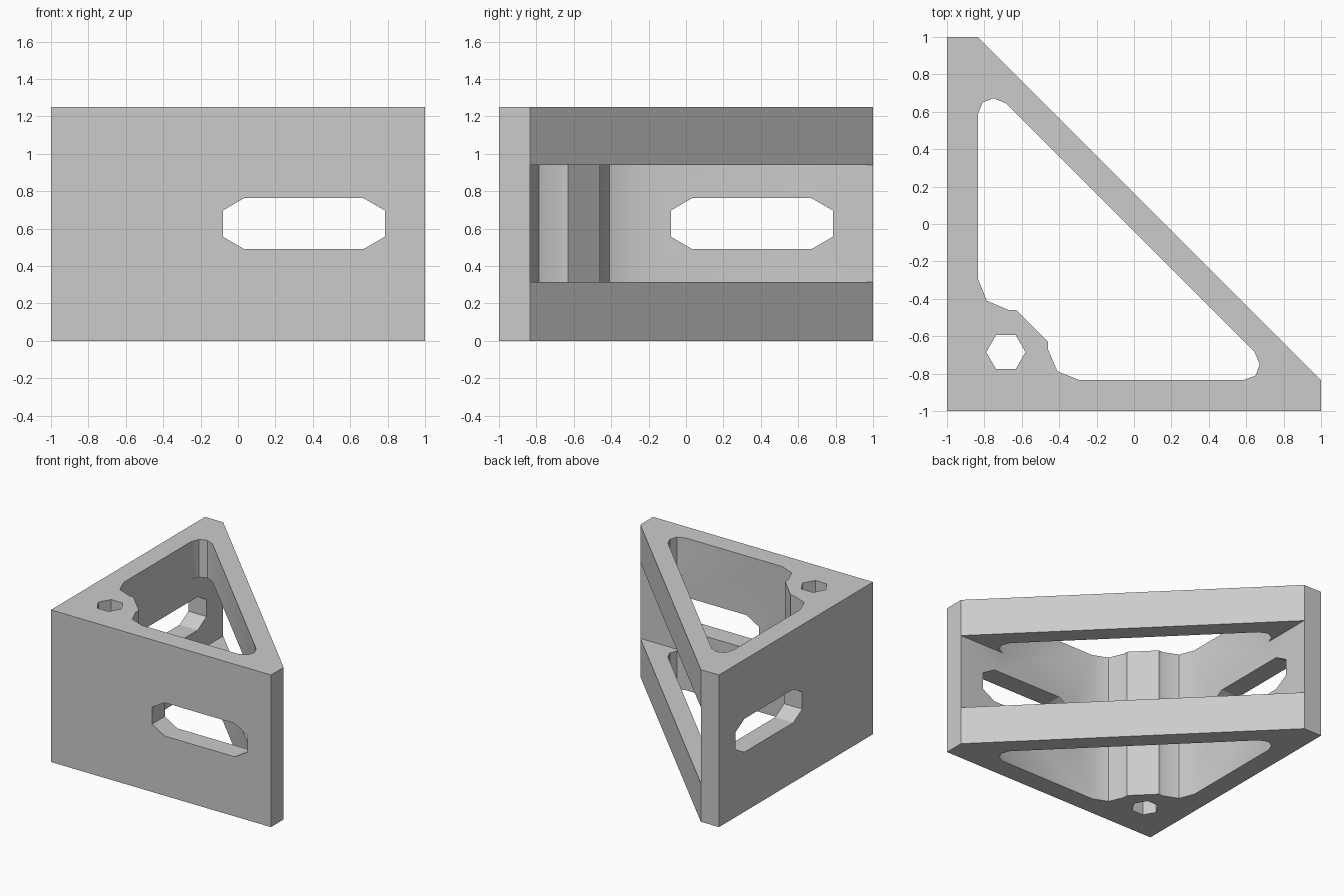
import bpy, bmesh, math
from mathutils import Vector

cube = bpy.data.objects.get("Cube")
if cube:
    bpy.data.objects.remove(cube, do_unlink=True)

HEIGHT = 1.25
WALL = -0.835  # inner face of both walls

grey = bpy.data.materials.new("light_grey")
grey.use_nodes = True
grey.diffuse_color = (0.6, 0.6, 0.6, 1)
grey.node_tree.nodes["Principled BSDF"].inputs["Base Color"].default_value = (0.6, 0.6, 0.6, 1)


def prism(name, points, direction):
    """Extrude a closed 3D outline along a direction."""
    bm = bmesh.new()
    face = bm.faces.new([bm.verts.new(p) for p in points])
    ext = bmesh.ops.extrude_face_region(bm, geom=[face])
    moved = [g for g in ext["geom"] if isinstance(g, bmesh.types.BMVert)]
    bmesh.ops.translate(bm, verts=moved, vec=Vector(direction))
    bmesh.ops.recalc_face_normals(bm, faces=bm.faces)
    mesh = bpy.data.meshes.new(name)
    bm.to_mesh(mesh)
    bm.free()
    mesh.materials.append(grey)
    obj = bpy.data.objects.new(name, mesh)
    bpy.context.collection.objects.link(obj)
    return obj


def upright(name, outline, z0, z1):
    return prism(name, [(x, y, z0) for x, y in outline], (0, 0, z1 - z0))


def swapped(points):
    """Mirror an outline across the diagonal of the corner."""
    return [(y, x) for x, y in reversed(points)]


# Triangular body with blunt tips
bracket = upright("corner_bracket",
                  [(-1, -1), (1, -1), (1, -0.835), (-0.835, 1), (-1, 1)], 0, HEIGHT)

# Pocket with rounded tips, leaving the screw boss in the corner
half = [(-0.46, -0.63), (-0.46, -0.67), (-0.41, -0.787), (-0.29, WALL),
        (0.585, WALL), (0.65, -0.81), (0.672, -0.75), (0.645, -0.685)]
cutters = [upright("pocket_cutter", half + swapped(half), -0.1, HEIGHT + 0.1)]

# Opening through the middle of the diagonal side
opening = [(0.4, WALL), (1.2, WALL), (WALL, 1.2), (WALL, 0.4)]
cutters.append(upright("opening_cutter", opening, 0.315, 0.94))

# Six-sided screw hole
hexagon = [(-0.685 + 0.105 * math.cos(i * math.pi / 3),
            -0.685 + 0.105 * math.sin(i * math.pi / 3)) for i in range(6)]
cutters.append(upright("screw_hole_cutter", hexagon, -0.1, HEIGHT + 0.1))

# Matching slots in the two walls
slot = [(0.352 + sx * dx, 0.627 + sz * dz)
        for sx, sz, ends in ((1, 1, 1), (-1, 1, -1), (-1, -1, 1), (1, -1, -1))
        for dx, dz in ((0.433, 0.07), (0.318, 0.137))[::ends]]
cutters.append(prism("front_slot_cutter", [(a, -1.1, z) for a, z in slot], (0, 0.4, 0)))
cutters.append(prism("side_slot_cutter", [(-1.1, a, z) for a, z in slot], (0.4, 0, 0)))

# Carve every opening, then discard the cutters
bpy.ops.object.select_all(action="DESELECT")
bpy.context.view_layer.objects.active = bracket
bracket.select_set(True)
for cutter in cutters:
    cutter.hide_render = True
    mod = bracket.modifiers.new(cutter.name, "BOOLEAN")
    mod.operation = "DIFFERENCE"
    mod.solver = "EXACT"
    mod.object = cutter
    bpy.ops.object.modifier_apply(modifier=mod.name)
    bpy.data.objects.remove(cutter, do_unlink=True)

bpy.ops.object.shade_smooth_by_angle(angle=math.radians(30))
